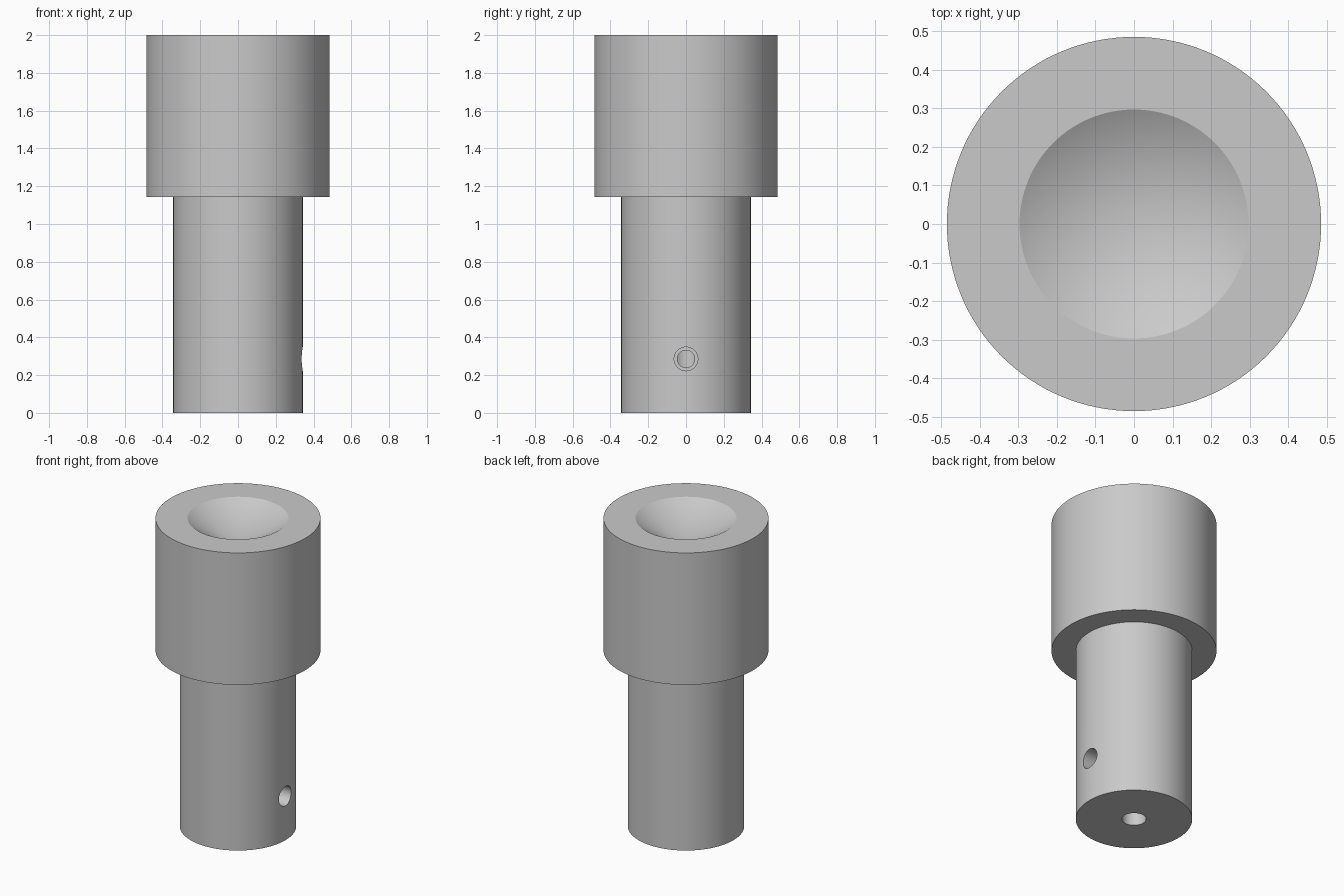
import bpy, bmesh, math
from mathutils import Matrix, Vector

cube = bpy.data.objects.get("Cube")
if cube:
    bpy.data.objects.remove(cube, do_unlink=True)

MM = 2 / 35  # the part is drawn 35 mm tall

steel = bpy.data.materials.new("plain_grey")
steel.use_nodes = True
grey = (0.59, 0.59, 0.59, 1)
steel.diffuse_color = grey
steel.node_tree.nodes["Principled BSDF"].inputs["Base Color"].default_value = grey


def lathe(name, profile, steps, matrix=Matrix()):
    """Revolve (radius, height) points, given in millimetres, about z."""
    bm = bmesh.new()
    verts = [bm.verts.new(Vector((r, 0, z)) * MM) for r, z in profile]
    edges = [bm.edges.new(pair) for pair in zip(verts, verts[1:])]
    bmesh.ops.spin(bm, geom=verts + edges, cent=(0, 0, 0), axis=(0, 0, 1),
                   angle=math.tau, steps=steps, use_merge=True)
    bmesh.ops.remove_doubles(bm, verts=bm.verts, dist=1e-5)
    bmesh.ops.recalc_face_normals(bm, faces=bm.faces)
    bm.transform(matrix)
    mesh = bpy.data.meshes.new(name)
    bm.to_mesh(mesh)
    bm.free()
    mesh.materials.append(steel)
    obj = bpy.data.objects.new(name, mesh)
    bpy.context.collection.objects.link(obj)
    return obj


# Headed pin: blind bore below, shank, wide head, conical seat on top
pin = lathe("headed_pin", [
    (0, 10.7), (1.25, 10), (1.25, 0), (6, 0), (6, 20),
    (8.5, 20), (8.5, 35), (5.2, 35), (0, 32)], 128)

# Stepped cross hole, from the bore out through the left side of the shank
sideways = Matrix.Translation((0, 0, 5 * MM)) @ Matrix.Rotation(math.pi / 2, 4, 'Y')
cutter = lathe("cross_hole_cutter", [
    (0, 0), (0.8, 0), (0.8, 3), (1.1, 3), (1.1, 8), (0, 8)], 48, sideways)
cutter.hide_render = True
cutter.hide_set(True)

cut = pin.modifiers.new("cross_hole", 'BOOLEAN')
cut.operation = 'DIFFERENCE'
cut.solver = 'EXACT'
cut.object = cutter

bpy.ops.object.select_all(action='DESELECT')
bpy.context.view_layer.objects.active = pin
pin.select_set(True)
bpy.ops.object.modifier_apply(modifier=cut.name)
bpy.data.objects.remove(cutter, do_unlink=True)
bpy.ops.object.shade_smooth_by_angle(angle=math.radians(25))
